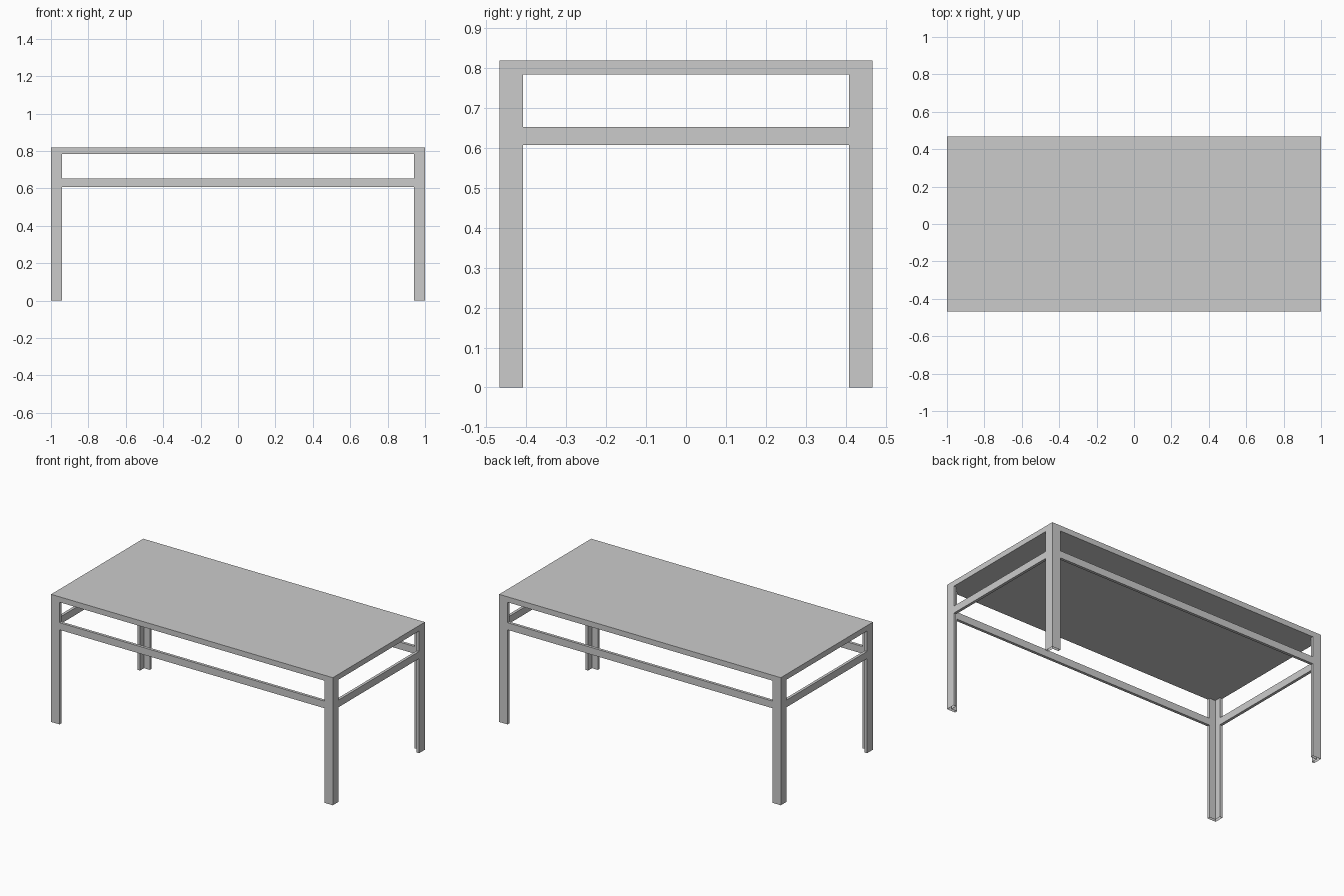
import bpy, bmesh

if "Cube" in bpy.data.objects:
    bpy.data.objects.remove(bpy.data.objects["Cube"])

X, Y = 1.0, 0.467          # half length, half depth
H, SHEET = 0.819, 0.813    # table height, underside of the thin top sheet
UNDER = 0.784              # underside of the top core
T = 0.018                  # leg and rail thickness
LX, LY = 0.06, 0.059       # leg flange widths


def prism(name, outline, z0, z1, open_bottom=False):
    """Extrude a flat xy outline from z0 to z1."""
    bm = bmesh.new()
    base = bm.faces.new([bm.verts.new((x, y, z0)) for x, y in outline])
    cap = bmesh.ops.extrude_face_region(bm, geom=[base], use_keep_orig=True)
    verts = [v for v in cap["geom"] if isinstance(v, bmesh.types.BMVert)]
    bmesh.ops.translate(bm, verts=verts, vec=(0, 0, z1 - z0))
    bmesh.ops.recalc_face_normals(bm, faces=bm.faces)
    if open_bottom:
        bmesh.ops.delete(bm, geom=[base], context='FACES_ONLY')
    mesh = bpy.data.meshes.new(name)
    bm.to_mesh(mesh)
    bm.free()
    obj = bpy.data.objects.new(name, mesh)
    bpy.context.collection.objects.link(obj)
    return obj


def rect(x0, x1, y0, y1):
    return [(x0, y0), (x1, y0), (x1, y1), (x0, y1)]


# table top: thin sheet on a solid core
prism("top_sheet", rect(-X, X, -Y, Y), SHEET, H)
prism("top_core", rect(-X, X, -Y, Y), UNDER, SHEET)

# four angle-section legs, open towards the inside and at the foot
for sx, side in ((-1, "left"), (1, "right")):
    for sy, end in ((-1, "front"), (1, "back")):
        angle = [(X, Y), (X - LX, Y), (X - LX, Y - T),
                 (X - T, Y - T), (X - T, Y - LY), (X, Y - LY)]
        prism(f"{end}_{side}_leg", [(sx * x, sy * y) for x, y in angle],
              0, UNDER, open_bottom=True)

# stretcher rails on all four sides
for s, end, side in ((-1, "front", "left"), (1, "back", "right")):
    prism(f"{end}_stretcher",
          rect(-X + LX, X - LX, *sorted((s * Y, s * (Y - T)))), 0.607, 0.653)
    prism(f"{side}_stretcher",
          rect(*sorted((s * X, s * (X - T))), -Y + LY, Y - LY), 0.607, 0.653)
